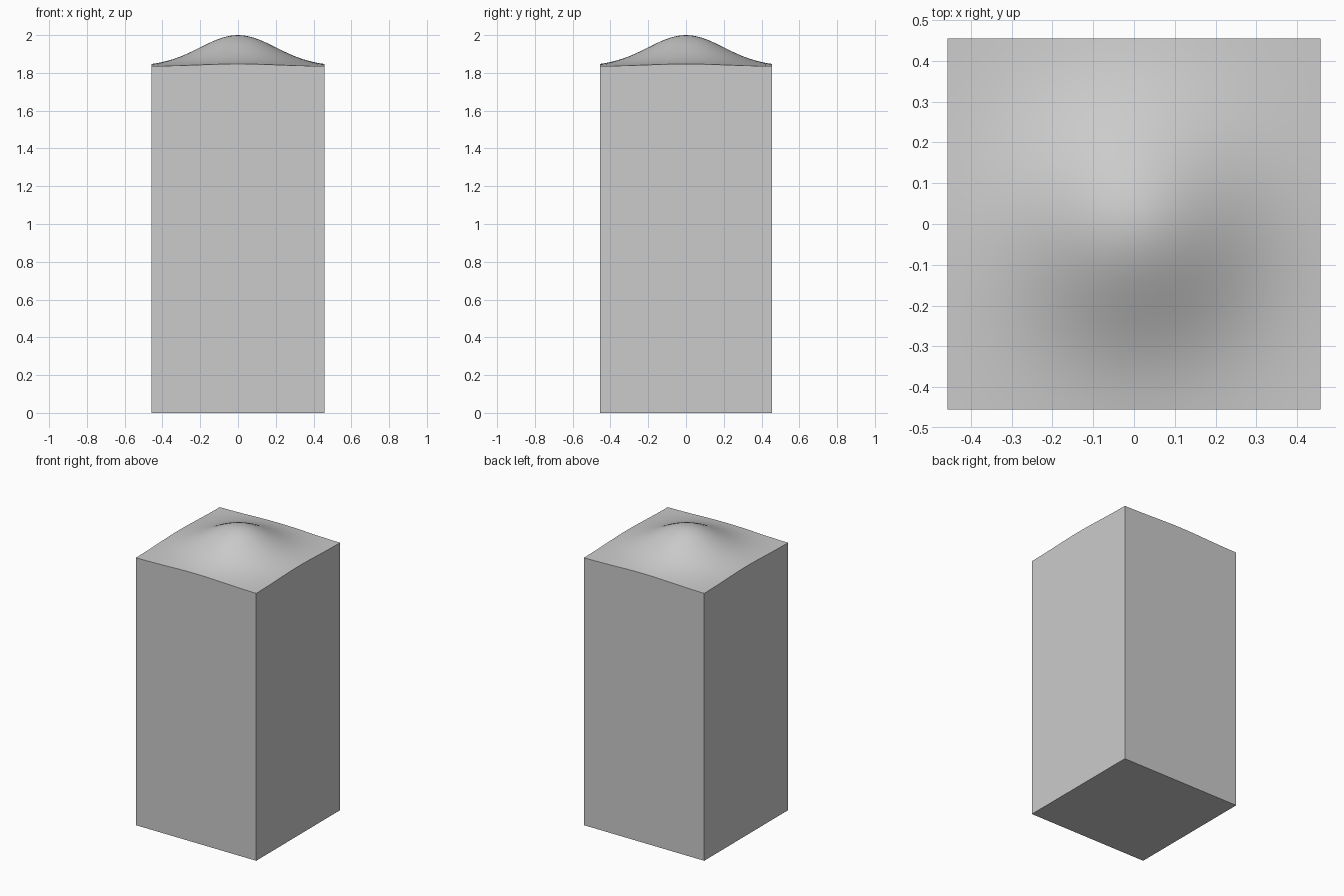
import bpy, bmesh, math

if "Cube" in bpy.data.objects:
    bpy.data.objects.remove(bpy.data.objects["Cube"])

HX, HY = 0.457, 0.455      # half footprint
BASE, RISE = 1.835, 0.165  # corner height and dome height
SIGMA = 0.2
N = 32                     # cells across the top


def surface_height(x, y):
    return BASE + RISE * math.exp(-(x * x + y * y) / (2 * SIGMA ** 2))


# Domed top: a grid displaced by a soft round swell
bm = bmesh.new()
bmesh.ops.create_grid(bm, x_segments=N, y_segments=N, size=1)
for v in bm.verts:
    v.co.x *= HX
    v.co.y *= HY
    v.co.z = surface_height(v.co.x, v.co.y)

# Walls: extrude the rim to the ground, then close the bottom
rim = [e for e in bm.edges if e.is_boundary]
walls = bmesh.ops.extrude_edge_only(bm, edges=rim)["geom"]
for v in walls:
    if isinstance(v, bmesh.types.BMVert):
        v.co.z = 0
bottom = [e for e in bm.edges if e.is_boundary]
bmesh.ops.contextual_create(bm, geom=bottom)
bmesh.ops.recalc_face_normals(bm, faces=bm.faces)

mesh = bpy.data.meshes.new("domed_block")
bm.to_mesh(mesh)
bm.free()
block = bpy.data.objects.new("domed_block", mesh)
bpy.context.collection.objects.link(block)

# Smooth swell, crisp box edges
bpy.context.view_layer.objects.active = block
block.select_set(True)
bpy.ops.object.shade_smooth_by_angle(angle=math.radians(30))
